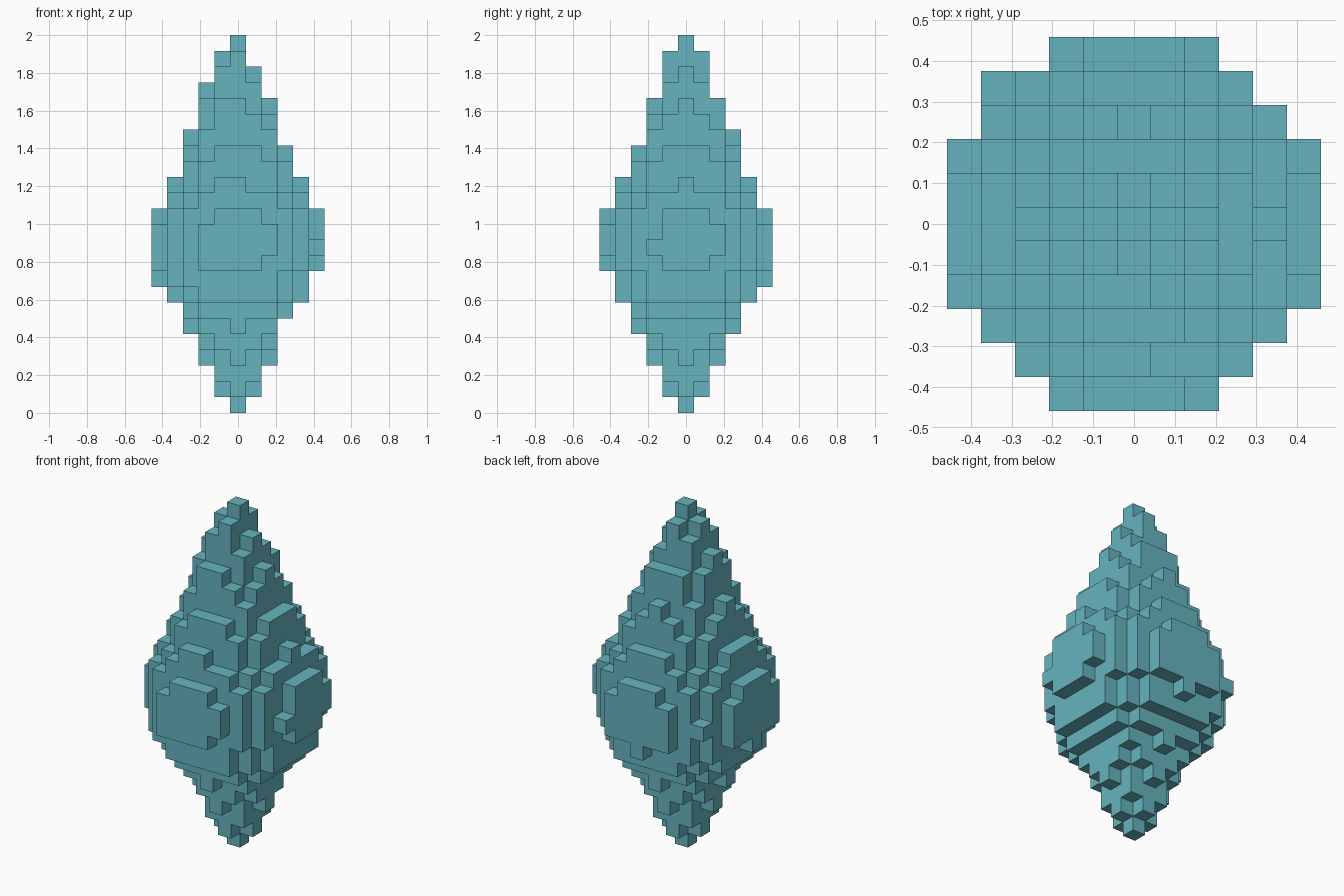
import bpy
import bmesh
from mathutils import Vector

default = bpy.data.objects.get("Cube")
if default:
    bpy.data.objects.remove(default, do_unlink=True)

# Single teal crystal material
teal = bpy.data.materials.new("crystal_teal")
teal.use_nodes = True
colour = (0.133, 0.456, 0.515, 1.0)
teal.diffuse_color = colour
teal.node_tree.nodes["Principled BSDF"].inputs["Base Color"].default_value = colour

# Squared radius of each block layer, bottom to top, in block units
LAYERS = [0.3, 1.5, 3, 4.5, 6.8, 9.15, 14, 22, 25, 29.2, 31.5, 29.5,
          27.5, 24.4, 17.1, 14, 10.5, 9, 6.8, 5.05, 3.85, 2, 1.05, 0.3]
CELL = 2 / len(LAYERS)
REACH = range(-5, 6)
CENTRE_X, CENTRE_Y = -0.05, 0.02   # slight lean gives the uneven steps

# Fill every layer as a disc of blocks
blocks = {(x, y, z)
          for z, radius_sq in enumerate(LAYERS)
          for x in REACH for y in REACH
          if (x - CENTRE_X) ** 2 + (y - CENTRE_Y) ** 2 <= radius_sq}


def add_face(bm, block, axis, sign):
    """Add the block's square face that looks along the signed axis."""
    normal, u, v = Vector(), Vector(), Vector()
    normal[axis] = sign
    u[(axis + 1) % 3] = 1
    v[(axis + 2) % 3] = sign
    middle = Vector(block) + Vector((0, 0, 0.5)) + normal / 2
    corners = [(-1, -1), (1, -1), (1, 1), (-1, 1)]
    bm.faces.new([bm.verts.new((middle + (u * a + v * b) / 2) * CELL)
                  for a, b in corners])


# Skin only the exposed sides of the blocks
bm = bmesh.new()
for block in sorted(blocks):
    for axis in range(3):
        for sign in (-1, 1):
            neighbour = list(block)
            neighbour[axis] += sign
            if tuple(neighbour) not in blocks:
                add_face(bm, block, axis, sign)
bmesh.ops.remove_doubles(bm, verts=bm.verts[:], dist=CELL / 100)

mesh = bpy.data.meshes.new("stepped_crystal")
bm.to_mesh(mesh)
bm.free()
mesh.materials.append(teal)
crystal = bpy.data.objects.new("stepped_crystal", mesh)
bpy.context.collection.objects.link(crystal)
